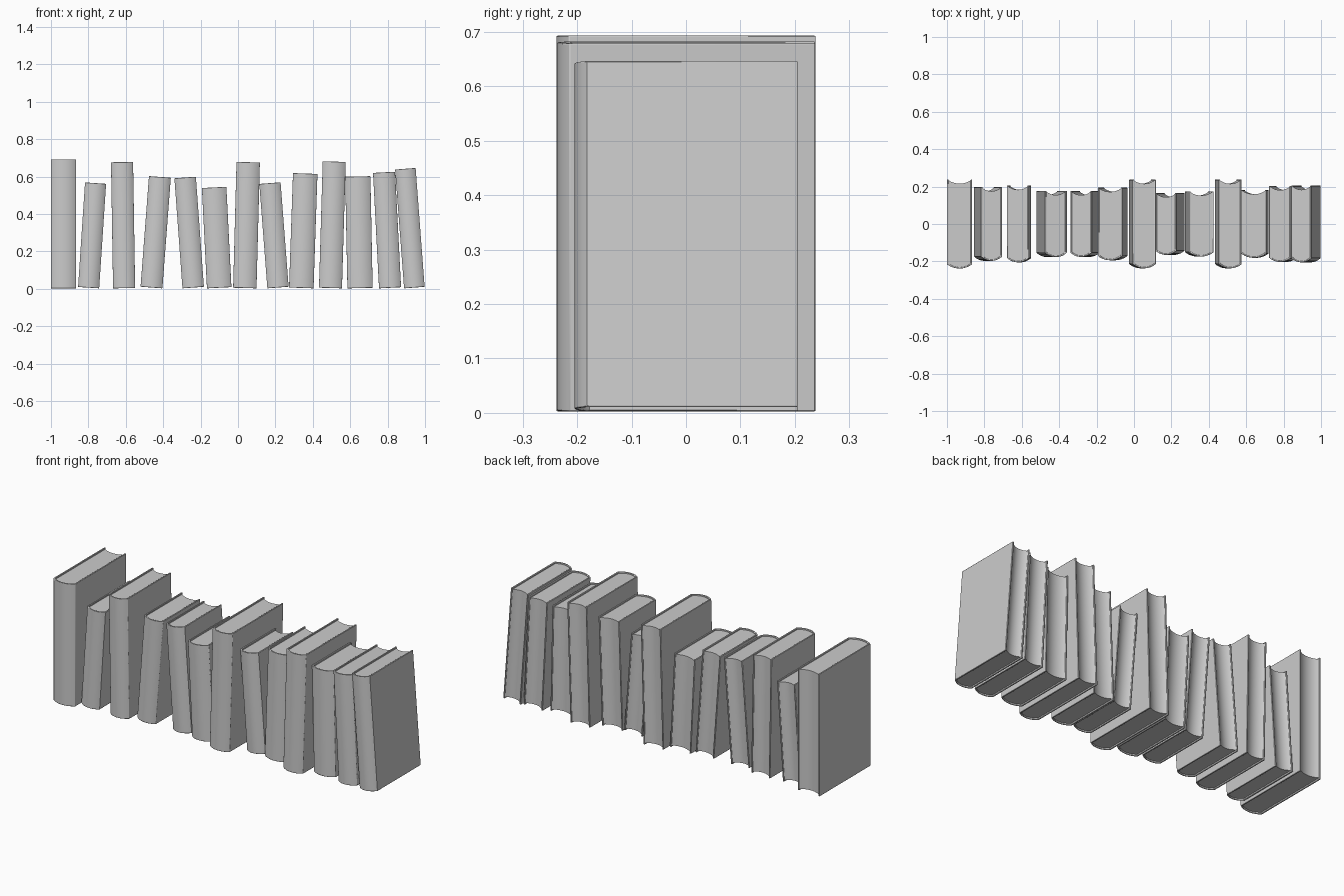
import bpy, bmesh, math
from mathutils import Matrix

if "Cube" in bpy.data.objects:
    bpy.data.objects.remove(bpy.data.objects["Cube"])

# each book: bottom-left x, bottom-right x, top-left x, width, height, half depth
BOOKS = [
    (-1.000, -1.000, 0.135, 0.690, 0.238),
    (-0.855, -0.818, 0.113, 0.560, 0.197),
    (-0.668, -0.679, 0.118, 0.674, 0.205),
    (-0.521, -0.476, 0.117, 0.593, 0.177),
    (-0.297, -0.340, 0.115, 0.590, 0.176),
    (-0.166, -0.193, 0.131, 0.537, 0.194),
    (-0.026, -0.008, 0.125, 0.673, 0.237),
    (0.157, 0.114, 0.114, 0.560, 0.165),
    (0.273, 0.294, 0.131, 0.612, 0.174),
    (0.433, 0.453, 0.123, 0.676, 0.237),
    (0.585, 0.573, 0.135, 0.597, 0.181),
    (0.754, 0.722, 0.118, 0.618, 0.203),
    (0.888, 0.840, 0.110, 0.637, 0.205),
]
BOARD = 0.008      # cover thickness
RIM = 0.008        # cover overhang above and below the pages
N = 14             # segments of the rounded spine


def arc(half_w, y, sag):
    """Points of a shallow arc from -half_w to half_w, bulging towards -y."""
    r = (half_w ** 2 + sag ** 2) / (2 * sag)
    a = math.asin(half_w / r)
    return [(r * math.sin(a * (2 * i / N - 1)),
             y - sag + r - r * math.cos(a * (2 * i / N - 1))) for i in range(N + 1)]


def prism(name, outline, z0, z1, matrix, bevel=0.0):
    bm = bmesh.new()
    face = bm.faces.new([bm.verts.new((x, y, z0)) for x, y in outline])
    ext = bmesh.ops.extrude_face_region(bm, geom=[face])
    verts = [g for g in ext["geom"] if isinstance(g, bmesh.types.BMVert)]
    bmesh.ops.translate(bm, verts=verts, vec=(0, 0, z1 - z0))
    bmesh.ops.recalc_face_normals(bm, faces=bm.faces)
    me = bpy.data.meshes.new(name)
    bm.to_mesh(me)
    bm.free()
    ob = bpy.data.objects.new(name, me)
    bpy.context.collection.objects.link(ob)
    ob.matrix_world = matrix
    if bevel:
        mod = ob.modifiers.new("soft_edges", "BEVEL")
        mod.width = bevel
        mod.segments = 2
        mod.limit_method = 'ANGLE'
        mod.angle_limit = math.radians(50)
    bpy.ops.object.select_all(action='DESELECT')
    ob.select_set(True)
    bpy.context.view_layer.objects.active = ob
    bpy.ops.object.shade_smooth_by_angle(angle=math.radians(35))


def book(i, x_bottom, x_top, w, h, d):
    tilt = math.asin((x_top - x_bottom) / h)
    # rest the lowest corner just above the shelf
    z = 0.003 + max(0.0, w * math.sin(tilt))
    m = Matrix.Translation((x_bottom, 0, z)) @ Matrix.Rotation(tilt, 4, 'Y') \
        @ Matrix.Translation((w / 2, 0, 0))
    hw, sag = w / 2, 0.023
    inner = hw - BOARD
    y_spine = -d + sag
    # wrap-around cover: two boards joined by a rounded spine
    outer = arc(hw, y_spine, sag)
    inside = arc(inner, y_spine + BOARD * 0.6, sag - BOARD * 0.2)
    cover = [(-hw, d)] + outer + [(hw, d), (inner, d)] + inside[::-1] + [(-inner, d)]
    prism(f"book_{i}_cover", cover, 0, h, m, 0.002)
    # page block: rounded at the spine, hollow at the fore edge
    pages = inside + arc(inner, d - 0.004, 0.018)[::-1]
    prism(f"book_{i}_pages", pages, RIM, h - RIM, m)


for i, spec in enumerate(BOOKS, 1):
    book(i, *spec)
